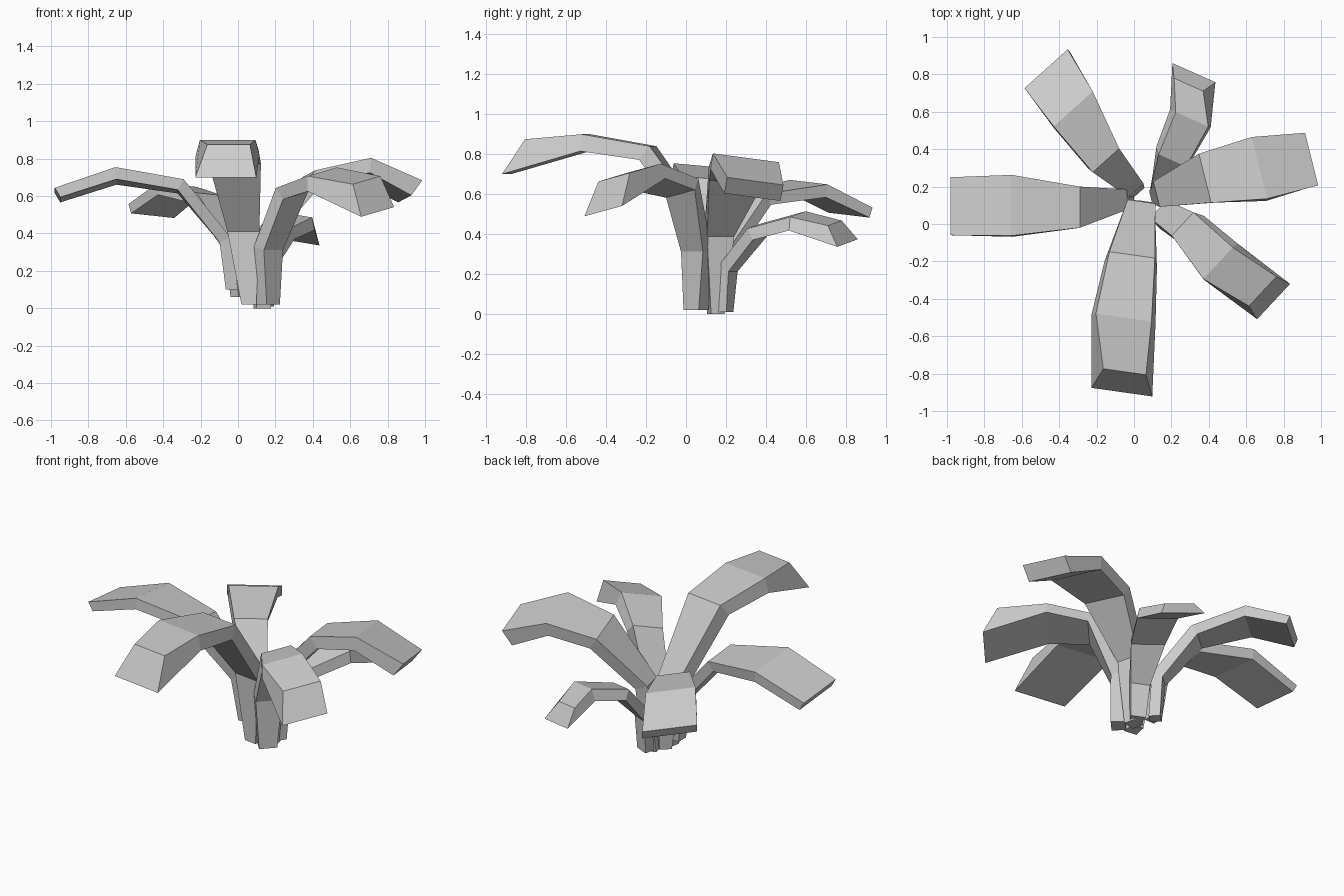
import bpy, bmesh
from math import sin, cos, radians
from mathutils import Vector


def leaf(name, azimuth, roll, path, thick=0.065, flare=1.0, lip=(-0.03, -0.055, 1.0)):
    """Box-section leaf. path: (x, y, z, width) along the upper surface;
    lip: outward shift, drop and widening of the lower edge at the tip."""
    a = radians(azimuth)
    out = Vector((cos(a), sin(a), 0))
    side = Vector((-sin(a), cos(a), roll))
    pts = [Vector(p[:3]) for p in path]
    bm = bmesh.new()
    rings = []
    last = len(path) - 1
    for i, (p, row) in enumerate(zip(pts, path)):
        half = row[3] / 2
        s = side if i > 1 else Vector((side.x, side.y, 0))
        tangent = pts[min(i + 1, last)] - pts[max(i - 1, 0)]
        normal = tangent.cross(side).normalized()
        low, wide = p - normal * thick, half * flare
        if i == 0:
            low = p + out * thick
        if i == last:
            low = p + out * lip[0] + Vector((0, 0, lip[1]))
            wide = half * lip[2]
        rings.append([bm.verts.new(v) for v in
                      (p + s * half, p - s * half, low - s * wide, low + s * wide)])
    for r0, r1 in zip(rings, rings[1:]):
        for k in range(4):
            j = (k + 1) % 4
            bm.faces.new((r0[k], r0[j], r1[j], r1[k]))
    bm.faces.new(rings[0])
    bm.faces.new(rings[-1])
    bmesh.ops.recalc_face_normals(bm, faces=bm.faces)
    mesh = bpy.data.meshes.new(name)
    bm.to_mesh(mesh)
    bm.free()
    bpy.context.collection.objects.link(bpy.data.objects.new(name, mesh))


# broad leaves with blunt ends
leaf("left_leaf", 180, 0.09, [
    (0.00, 0.13, 0.10, 0.07), (-0.04, 0.13, 0.38, 0.11), (-0.29, 0.09, 0.68, 0.22),
    (-0.655, 0.10, 0.74, 0.325), (-0.98, 0.095, 0.63, 0.31)], lip=(-0.03, -0.05, 1.0))
leaf("back_left_leaf", 132, 0.08, [
    (0.03, 0.17, 0.06, 0.07), (0.01, 0.18, 0.33, 0.11), (-0.15, 0.34, 0.61, 0.19),
    (-0.325, 0.615, 0.66, 0.28), (-0.47, 0.83, 0.545, 0.31)], lip=(-0.02, -0.05, 1.0))
leaf("right_leaf", 14, -0.13, [
    (0.09, 0.14, 0.00, 0.07), (0.12, 0.16, 0.42, 0.14), (0.38, 0.245, 0.72, 0.27),
    (0.67, 0.30, 0.782, 0.34), (0.95, 0.347, 0.665, 0.29)],
    thick=0.08, lip=(-0.06, -0.08, 1.0))

# leaves whose tips slope down to a wider lower edge
leaf("back_right_leaf", 66, 0.15, [
    (0.125, 0.16, 0.01, 0.07), (0.13, 0.18, 0.24, 0.09), (0.205, 0.34, 0.44, 0.16),
    (0.31, 0.56, 0.50, 0.19), (0.292, 0.745, 0.455, 0.17)],
    flare=1.25, lip=(0.07, -0.10, 1.48))
leaf("front_right_leaf", -43, 0.2, [
    (0.13, 0.08, 0.02, 0.09), (0.13, 0.08, 0.33, 0.13), (0.26, 0.00, 0.66, 0.17),
    (0.45, -0.21, 0.73, 0.23), (0.688, -0.36, 0.685, 0.215)],
    thick=0.08, flare=1.15, lip=(0.08, -0.17, 1.2))
leaf("front_leaf", -98, 0.0, [
    (0.07, 0.12, 0.02, 0.07), (0.04, 0.12, 0.44, 0.15), (-0.01, -0.165, 0.84, 0.245),
    (-0.055, -0.50, 0.90, 0.30), (-0.05, -0.79, 0.875, 0.23)],
    thick=0.085, flare=1.15, lip=(0.11, -0.175, 1.43))
